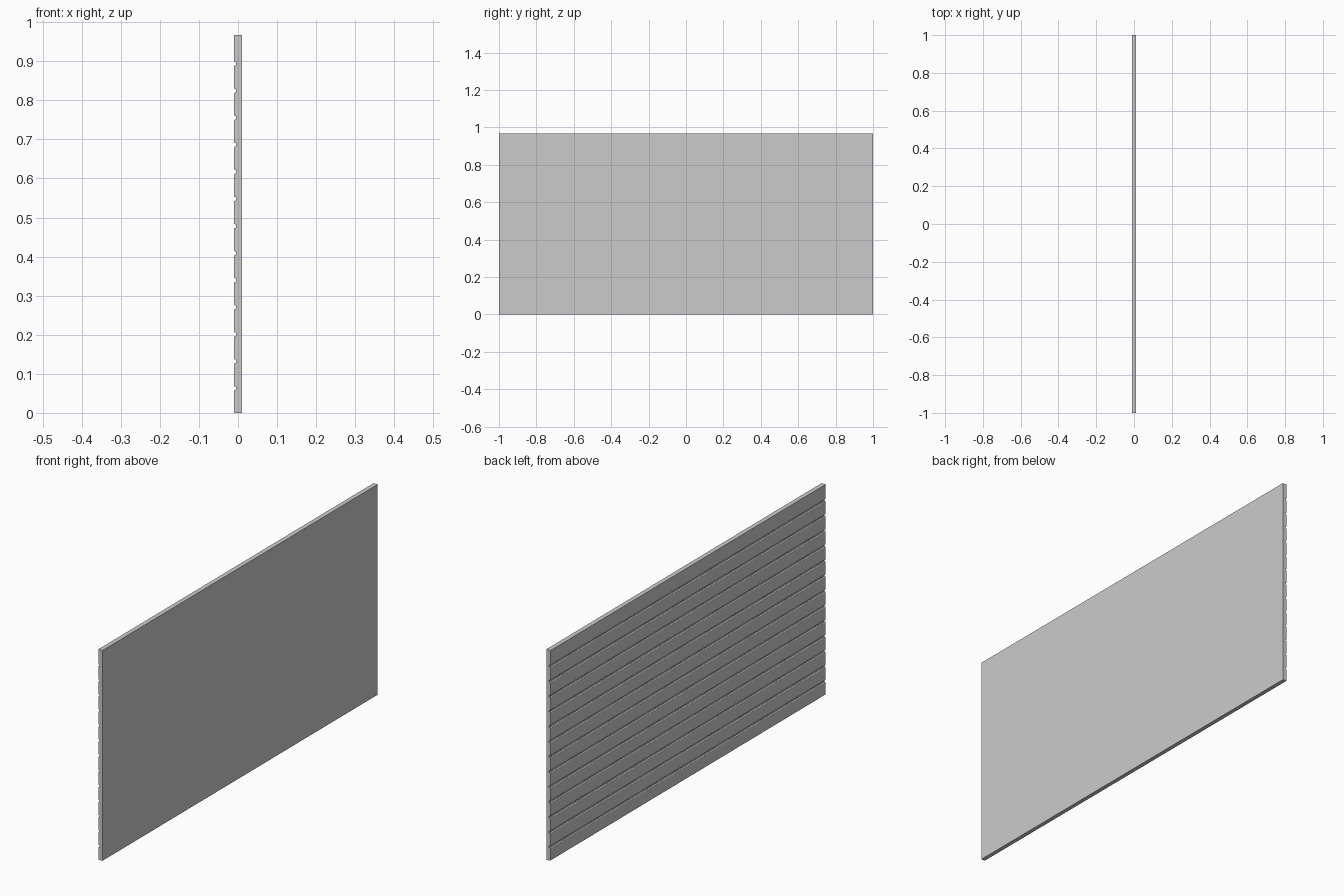
import bpy, bmesh
from math import sin, cos, pi

if "Cube" in bpy.data.objects:
    bpy.data.objects.remove(bpy.data.objects["Cube"])

BACK, FACE, FLOOR = 0.0105, -0.0105, -0.0045   # x of flat side, slat faces, groove floors
HEIGHT, PITCH, FIRST, GROOVES = 0.967, 0.0693, 0.0625, 13
R, HALF = 0.003, 0.0045                        # slat edge radius, half groove width


def rounded_edge(z, direction):
    """Rounded slat edge from the face (+1: closing a slat, -1: opening one)."""
    pts = []
    for i in range(4):
        a = i / 3 * pi / 2
        pts.append((FACE + R * (1 - cos(a)), z - direction * R * (1 - sin(a))))
    return pts if direction > 0 else pts[::-1]


# Cross-section in x-z: slats separated by grooves on the left, flat on the right
profile = [(BACK, 0)] + rounded_edge(0, -1)
for k in range(GROOVES):
    z = FIRST + k * PITCH
    profile += rounded_edge(z - HALF, 1)
    profile += [(FLOOR, z - HALF), (FLOOR, z + HALF)]
    profile += rounded_edge(z + HALF, -1)
profile += [(FACE, HEIGHT), (BACK, HEIGHT)]

# Extrude the section along y
bm = bmesh.new()
face = bm.faces.new([bm.verts.new((x, -1, z)) for x, z in profile])
ext = bmesh.ops.extrude_face_region(bm, geom=[face])
bmesh.ops.translate(bm, vec=(0, 2, 0),
                    verts=[g for g in ext["geom"] if isinstance(g, bmesh.types.BMVert)])
bmesh.ops.recalc_face_normals(bm, faces=bm.faces)
mesh = bpy.data.meshes.new("slatted_panel")
bm.to_mesh(mesh)
bm.free()
panel = bpy.data.objects.new("slatted_panel", mesh)
bpy.context.collection.objects.link(panel)
